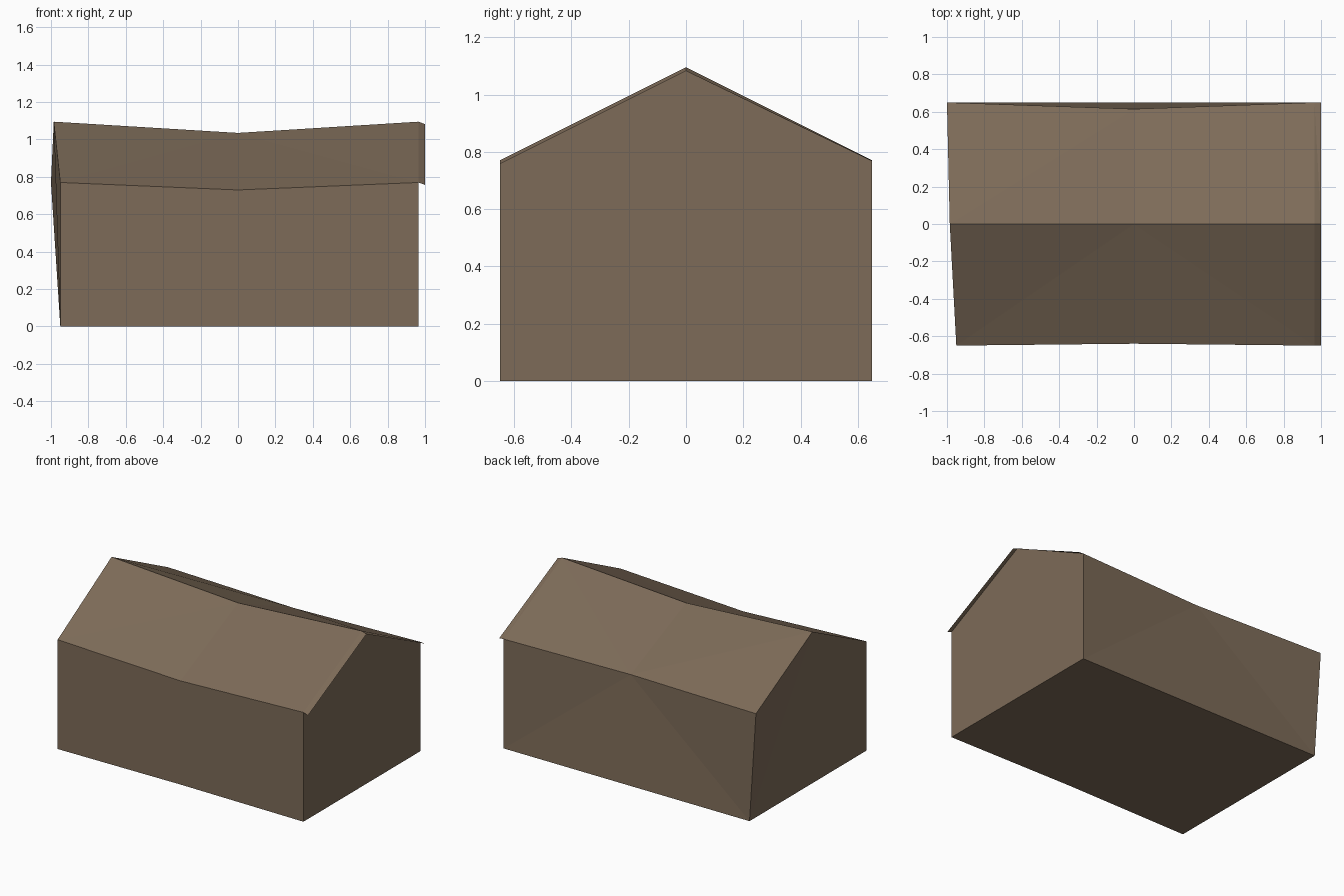
import bpy, bmesh

cube = bpy.data.objects.get("Cube")
if cube:
    bpy.data.objects.remove(cube, do_unlink=True)

brown = bpy.data.materials.new("weathered_brown")
colour = (0.205, 0.147, 0.098, 1)
brown.diffuse_color = colour
brown.use_nodes = True
brown.node_tree.nodes["Principled BSDF"].inputs["Base Color"].default_value = colour


def build(name, make_faces):
    """Create a flat-shaded object whose faces come from make_faces(bm)."""
    bm = bmesh.new()
    make_faces(bm)
    bmesh.ops.remove_doubles(bm, verts=bm.verts, dist=0.0001)
    bmesh.ops.triangulate(bm, faces=[f for f in bm.faces if len(f.verts) == 4])
    mesh = bpy.data.meshes.new(name)
    bm.to_mesh(mesh)
    bm.free()
    mesh.materials.append(brown)
    obj = bpy.data.objects.new(name, mesh)
    bpy.context.collection.objects.link(obj)


# Roof stations from -x to +x: front eave, ridge, back eave
left_end = [(-0.95, -0.65, 0.77), (-0.985, 0, 1.095), (-1.0, 0.65, 0.77)]
sag = [(0, -0.64, 0.73), (0, 0, 1.035), (0, 0.615, 0.765)]
gable = [(0.965, -0.65, 0.77), (0.965, 0, 1.095), (0.965, 0.65, 0.77)]
overhang = [(1.0, -0.65, 0.757), (1.0, 0, 1.082), (1.0, 0.65, 0.767)]
stations = [left_end, sag, gable, overhang]

# Footprint corners and the slightly bowed front edge
front_base = [(-0.95, -0.65, 0), (0, -0.64, 0), (0.965, -0.65, 0)]
back_base = [(-0.95, 0.65, 0), (0.965, 0.65, 0)]


def face(bm, points):
    bm.faces.new([bm.verts.new(p) for p in points])


def roof(bm):
    for a, b in zip(stations, stations[1:]):
        for i in range(2):
            face(bm, [a[i], b[i], b[i + 1], a[i + 1]])


def walls(bm):
    # Front wall, one panel each side of the sag
    tops = [s[0] for s in stations[:3]]
    for i in range(2):
        face(bm, [front_base[i], front_base[i + 1], tops[i + 1], tops[i]])
    # Back wall fans down from the sagging eave
    face(bm, [back_base[0], left_end[2], sag[2]])
    face(bm, [back_base[1], back_base[0], sag[2]])
    face(bm, [back_base[1], sag[2], gable[2]])
    # Gable ends: the left one leans, so it is split from the ridge
    face(bm, [front_base[0], left_end[0], left_end[1]])
    face(bm, [front_base[0], left_end[1], back_base[0]])
    face(bm, [back_base[0], left_end[1], left_end[2]])
    face(bm, [front_base[2], back_base[1], gable[2], gable[1], gable[0]])


def floor(bm):
    face(bm, back_base + front_base[::-1])


build("sagging_roof", roof)
build("walls", walls)
build("floor", floor)
